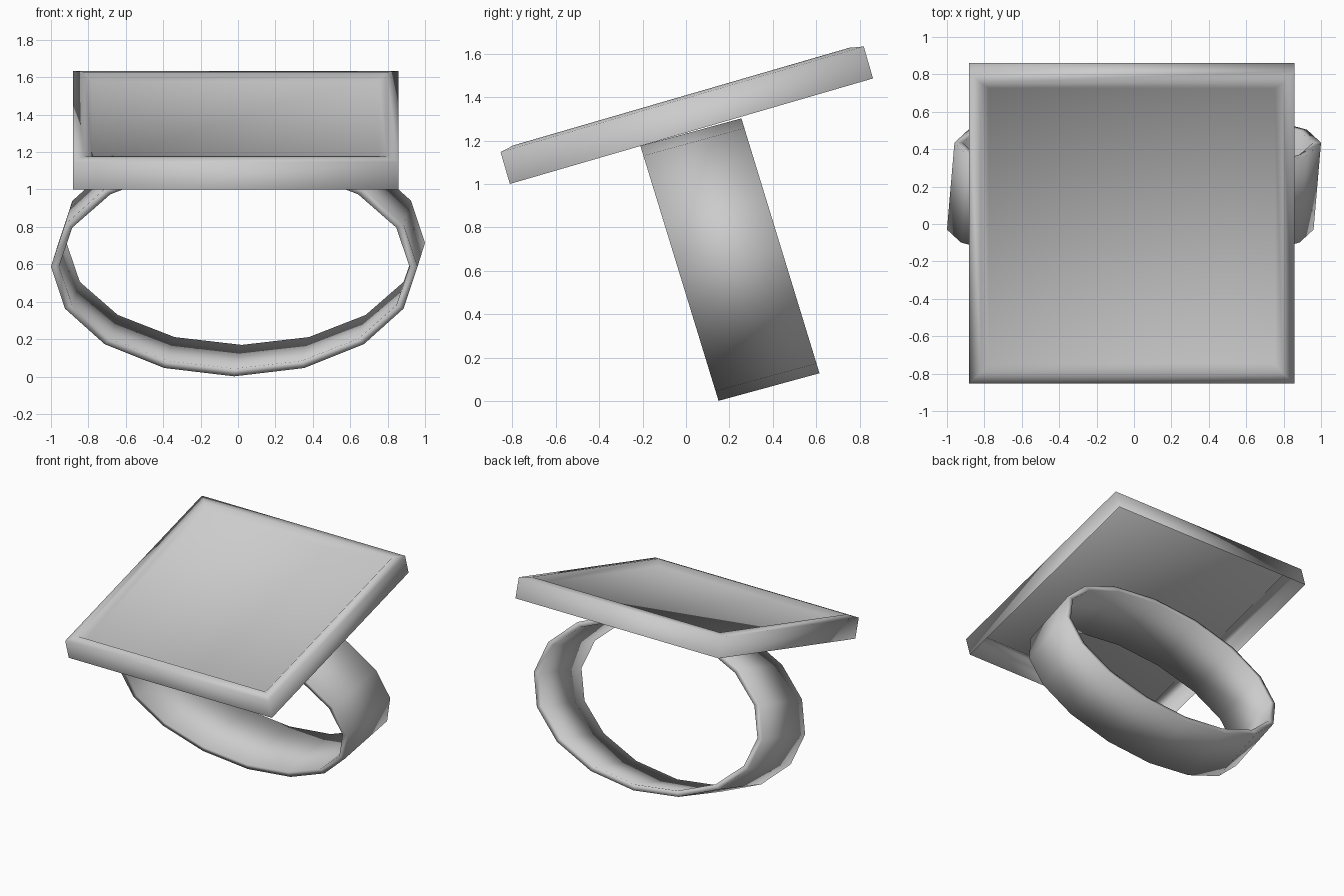
import bpy, bmesh, math
from mathutils import Vector, Matrix

if "Cube" in bpy.data.objects:
    bpy.data.objects.remove(bpy.data.objects["Cube"])


def finish(bm, name, angle):
    bmesh.ops.recalc_face_normals(bm, faces=bm.faces)
    mesh = bpy.data.meshes.new(name)
    bm.to_mesh(mesh)
    bm.free()
    ob = bpy.data.objects.new(name, mesh)
    bpy.context.collection.objects.link(ob)
    bpy.ops.object.select_all(action='DESELECT')
    ob.select_set(True)
    bpy.context.view_layer.objects.active = ob
    bpy.ops.object.shade_smooth_by_angle(angle=math.radians(angle))
    return ob


def bridge(bm, a, b):
    n = len(a)
    for i in range(n):
        j = (i + 1) % n
        bm.faces.new((a[i], a[j], b[j], b[i]))


# Tilted square tray: thin walls, raised crest, slightly sunken panel, open below
HALF = 0.871
PROFILE = [(0.0, 0.0), (0.0, 0.153), (0.065, 0.166), (0.105, 0.125)]  # inset, height
bm = bmesh.new()
rings = []
for inset, h in PROFILE:
    s = HALF - inset
    rings.append([bm.verts.new((x * s, y * s, h))
                  for x, y in ((-1, -1), (1, -1), (1, 1), (-1, 1))])
for a, b in zip(rings, rings[1:]):
    bridge(bm, a, b)
bm.faces.new(rings[-1])
bm.transform(Matrix.Translation((-0.012, 0.025, 1.243))
             @ Matrix.Rotation(math.radians(16.2), 4, 'X'))
finish(bm, "plate", 100)

# Oval 16-sided finger band, tilted and slightly skewed along its axis
SIDES, RX, RZ, WALL = 16, 0.98, 0.614, 0.043
centre = Vector((-0.02, -0.03, 0.588))
up = Vector((0, -0.293, 0.956))
axis = Vector((0.04, 0.465, 0.127))


def loop(bm, origin, rx, rz):
    angles = [2 * math.pi * i / SIDES for i in range(SIDES)]
    return [bm.verts.new(origin + Vector((rx * math.cos(a), 0, 0)) + up * rz * math.sin(a))
            for a in angles]


bm = bmesh.new()
loops = [loop(bm, centre, RX, RZ),
         loop(bm, centre + axis, RX, RZ),
         loop(bm, centre + axis, RX - WALL, RZ - WALL),
         loop(bm, centre, RX - WALL, RZ - WALL)]
for k in range(4):
    bridge(bm, loops[k], loops[(k + 1) % 4])
finish(bm, "finger_band", 100)
